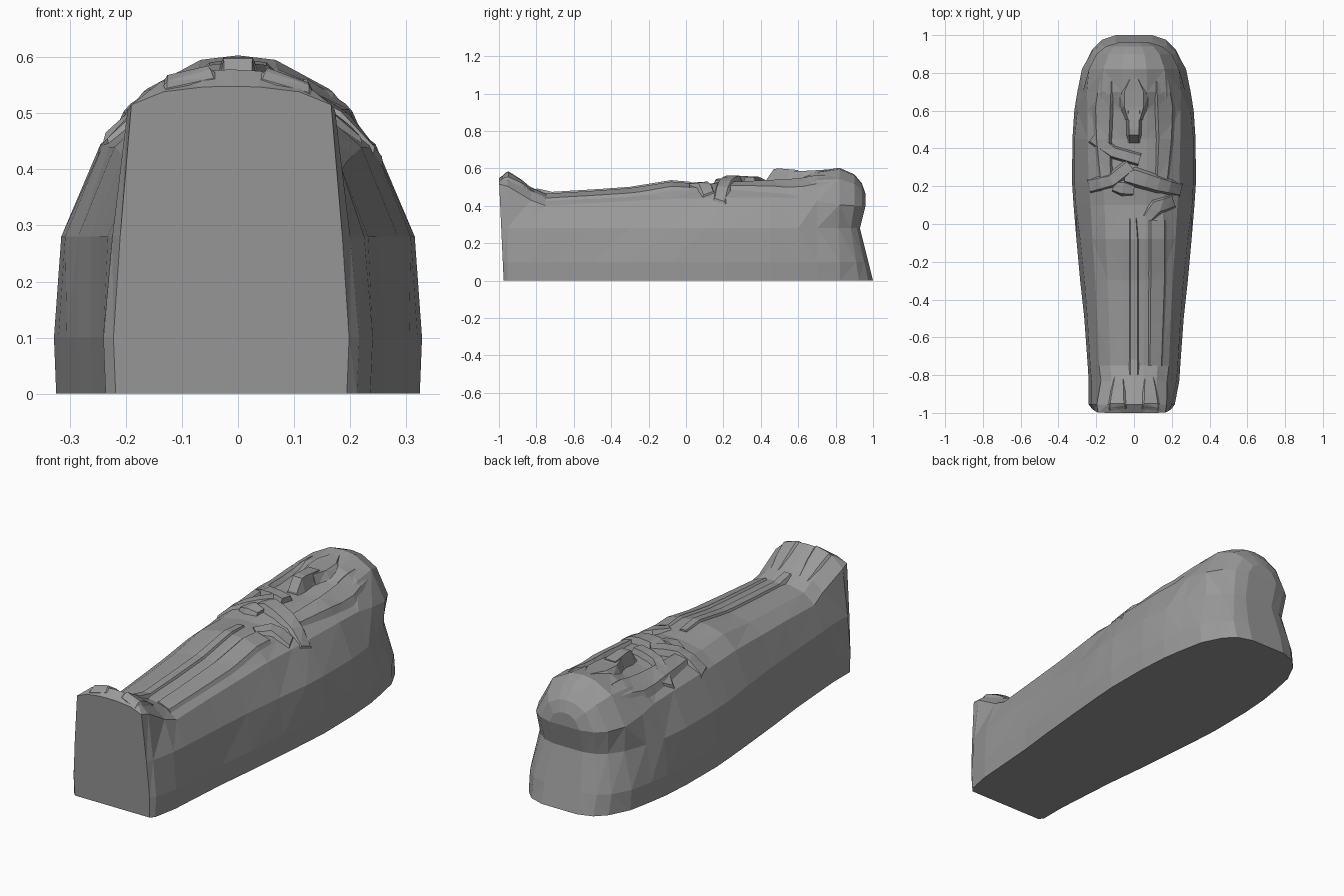
import bpy, bmesh
from mathutils import Vector
from mathutils.bvhtree import BVHTree

if "Cube" in bpy.data.objects:
    bpy.data.objects.remove(bpy.data.objects["Cube"])

# Cross-sections along the length: y, base width, mid width, shoulder width, shoulder z, top z
ROWS = [
    (-1.00, .210, .198, .178, .515, .548),
    (-.955, .228, .212, .185, .505, .578),
    (-.83, .240, .225, .175, .430, .500),
    (-.75, .245, .232, .185, .400, .465),
    (-.50, .263, .247, .195, .415, .478),
    (-.30, .285, .262, .205, .425, .492),
    (-.08, .305, .285, .220, .440, .528),
    (.10, .320, .308, .230, .440, .515),
    (.22, .328, .315, .240, .445, .530),
    (.45, .326, .315, .245, .445, .530),
    (.60, .316, .300, .245, .440, .548),
    (.70, .300, .272, .250, .425, .585),
    (.82, .275, .232, .238, .405, .603),
    (.90, .225, .185, .198, .400, .568),
    (.94, .175, .140, .150, .400, .520),
    (.96, .100, .080, .085, .400, .465),
]

stone = bpy.data.materials.new("dark_stone")
stone.diffuse_color = (.32, .32, .32, 1)
stone.use_nodes = True
stone.node_tree.nodes["Principled BSDF"].inputs["Base Color"].default_value = stone.diffuse_color


def finish(name, bm):
    bmesh.ops.recalc_face_normals(bm, faces=bm.faces)
    me = bpy.data.meshes.new(name)
    bm.to_mesh(me)
    me.materials.append(stone)
    ob = bpy.data.objects.new(name, me)
    bpy.context.collection.objects.link(ob)


def skin(bm, rings):
    # Skin closed rings and cap both ends
    n = len(rings[0])
    for a, b in zip(rings, rings[1:]):
        for i in range(n):
            j = (i + 1) % n
            bm.faces.new((a[i], a[j], b[j], b[i]))
    bm.faces.new(rings[0])
    bm.faces.new(rings[-1][::-1])


# Coffin body: tapered loft, flared base at head end, undercut below the head
bm = bmesh.new()
rings = []
for y, wb, wm, ws, zs, h in ROWS:
    half = [(wb - .004, 0), (wb, .1), (wm, .28), (ws, zs),
            (ws * .68, zs + .70 * (h - zs)), (ws * .28, zs + .96 * (h - zs))]
    pts = half + [(0, h)] + [(-x, z) for x, z in reversed(half)]
    ring = []
    for x, z in pts:
        py = y
        if y > .8:
            off = .04 - .25 * z if z <= .28 else 0
            py += (y - .8) / .16 * off
        if y == -1:
            py += .025 * (1 - z / .545)
        shift = -.012 if y < -.9 else 0
        ring.append(bm.verts.new((x + shift, py, z)))
    rings.append(ring)
skin(bm, rings)
bmesh.ops.recalc_face_normals(bm, faces=bm.faces)
# Crease the rounded end cap across so the undercut is kept
cap = max(bm.faces, key=lambda f: f.calc_center_median().y)
for k in (1, 2, 3, 4):
    a, b = rings[-1][k], rings[-1][12 - k]
    f = next(f for f in a.link_faces if b in f.verts and len(f.verts) > 4)
    bmesh.utils.face_split(f, a, b)
bmesh.ops.triangulate(bm, faces=[f for f in bm.faces if len(f.verts) == 4])
tree = BVHTree.FromBMesh(bm)
finish("coffin_body", bm)
bm.free()


def top_z(x, y):
    hit = tree.ray_cast(Vector((x, y, 2)), Vector((0, 0, -1)))[0]
    return hit.z if hit else .4


def relief(name, path, mirror=False, steps=2):
    # Raised carving following the body surface; path = (x, y, width, rise)
    fine = [tuple(p + (q - p) * k / steps for p, q in zip(a, b))
            for a, b in zip(path, path[1:]) for k in range(steps)] + [path[-1]]
    bm = bmesh.new()
    for s in ((1, -1) if mirror else (1,)):
        rings = []
        for i, (x, y, w, rise) in enumerate(fine):
            a, b = fine[max(i - 1, 0)], fine[min(i + 1, len(fine) - 1)]
            d = Vector((b[0] - a[0], b[1] - a[1])).normalized()
            nx, ny = -d.y * w / 2, d.x * w / 2
            ring = []
            for k, up in ((-1, 0), (-.6, 1), (.6, 1), (1, 0)):
                px, py = x + nx * k, y + ny * k
                z = top_z(s * px, py) + (rise if up else -.015)
                ring.append(bm.verts.new((s * px, py, z)))
            rings.append(ring)
        skin(bm, rings)
    bmesh.ops.triangulate(bm, faces=[f for f in bm.faces if len(f.verts) == 4])
    finish(name, bm)
    bm.free()


# Face and beard
relief("face", [(0, .78, .05, .000), (0, .70, .17, .010), (0, .62, .17, .034),
                (0, .55, .10, .048)], steps=1)
relief("beard", [(0, .60, .10, .045), (0, .50, .085, .065), (0, .47, .085, .066),
                 (0, .43, .08, .010)], steps=1)

# Headdress side flaps
relief("headdress_flaps", [(.15, .76, .10, .002), (.165, .62, .13, .018),
                           (.165, .45, .11, .026), (.15, .24, .09, .014)], mirror=True)

# Crossed forearms and fists
relief("upper_forearm", [(-.22, .46, .09, .014), (-.11, .38, .08, .030), (.03, .34, .08, .026)])
relief("lower_forearm", [(-.24, .20, .10, .010), (-.12, .23, .09, .026), (-.02, .31, .09, .030)])
relief("right_forearm", [(.25, .18, .09, .016), (.13, .21, .11, .026), (.0, .25, .12, .032),
                         (-.05, .25, .08, .018)])
relief("fists", [(-.11, .20, .07, .014), (-.06, .19, .10, .024), (.0, .18, .07, .014)])
relief("hand_detail", [(.07, .03, .07, .008), (.12, .09, .10, .024), (.21, .12, .09, .010)])

# Long wrapping bands down the legs
relief("centre_band", [(-.005, .03, .05, .008), (0, -.08, .06, .010), (0, -.30, .065, .010),
                       (0, -.55, .065, .010), (0, -.80, .06, .008)], steps=3)
relief("side_band", [(.125, .02, .12, .010), (.125, -.08, .12, .012), (.125, -.30, .12, .012),
                     (.115, -.75, .10, .010)], steps=4)

# Feet
relief("feet", [(.085, -.985, .14, .002), (.09, -.95, .12, .012), (.085, -.88, .10, .012),
                (.08, -.81, .07, .000)], mirror=True)
